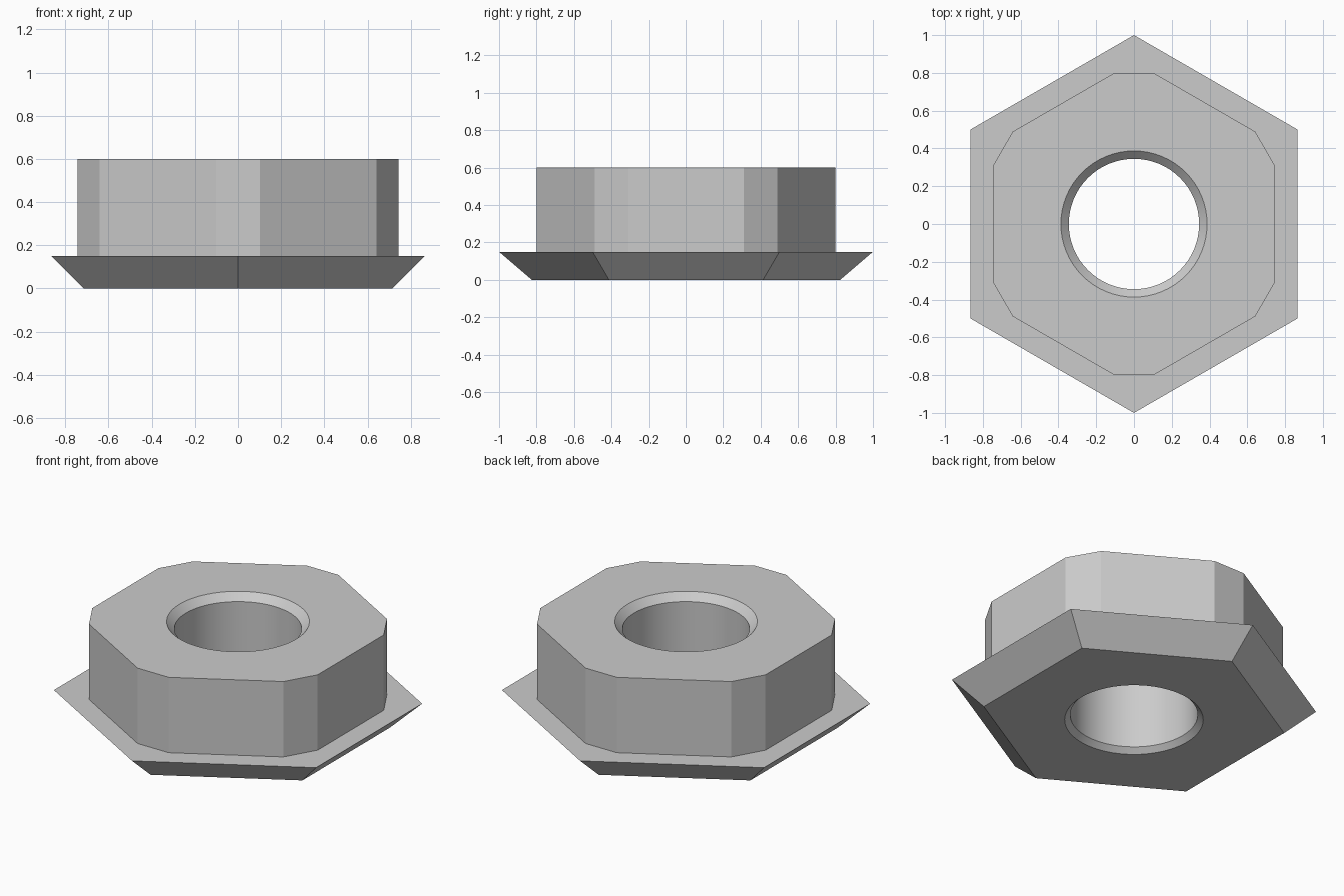
import bpy, bmesh
from math import sin, cos, pi, radians

cube = bpy.data.objects.get("Cube")
if cube:
    bpy.data.objects.remove(cube)

steel = bpy.data.materials.new("grey steel")
steel.use_nodes = True
grey = (0.6, 0.6, 0.6, 1)
steel.diffuse_color = grey
steel.node_tree.nodes["Principled BSDF"].inputs["Base Color"].default_value = grey

bm = bmesh.new()

# Angles of the three outlines
hexagon = [pi / 6 + k * pi / 3 for k in range(6)]
cut_hexagon = [a + s * radians(7.3) for a in hexagon for s in (-1, 1)]
circle = [2 * pi * k / 64 for k in range(64)]


def ring(angles, radius, z):
    """Closed loop of vertices and edges at height z."""
    verts = [bm.verts.new((radius * cos(a), radius * sin(a), z)) for a in angles]
    edges = [bm.edges.new((v, verts[i - 1])) for i, v in enumerate(verts)]
    return verts, edges


def wall(lower, upper, smooth=False):
    """Quads between two loops with equal counts."""
    a, b = lower[0], upper[0]
    for i in range(len(a)):
        face = bm.faces.new((a[i - 1], a[i], b[i], b[i - 1]))
        face.smooth = smooth


def flat_ring(outer, inner):
    """Level face between an outer and an inner loop."""
    bmesh.ops.triangle_fill(bm, use_beauty=True, use_dissolve=False,
                            edges=outer[1] + inner[1])


# Flared hexagonal flange
base = ring(hexagon, 0.825, 0)
rim = ring(hexagon, 1.0, 0.15)
wall(base, rim)

# Body with cut corners
foot = ring(cut_hexagon, 0.807, 0.15)
top = ring(cut_hexagon, 0.807, 0.6)
wall(foot, top)
flat_ring(rim, foot)

# Bore with a chamfer at each end
bore = [ring(circle, r, z) for r, z in
        ((0.375, 0), (0.345, 0.03), (0.345, 0.558), (0.387, 0.6))]
for lower, upper in zip(bore, bore[1:]):
    wall(lower, upper, True)
flat_ring(base, bore[0])
flat_ring(top, bore[-1])

bmesh.ops.recalc_face_normals(bm, faces=bm.faces)
mesh = bpy.data.meshes.new("flanged_nut")
bm.to_mesh(mesh)
bm.free()
mesh.materials.append(steel)
nut = bpy.data.objects.new("flanged_nut", mesh)
bpy.context.collection.objects.link(nut)

# Smooth bore, crisp edges elsewhere
bpy.ops.object.select_all(action="DESELECT")
nut.select_set(True)
bpy.context.view_layer.objects.active = nut
bpy.ops.object.shade_smooth_by_angle(angle=radians(25))
